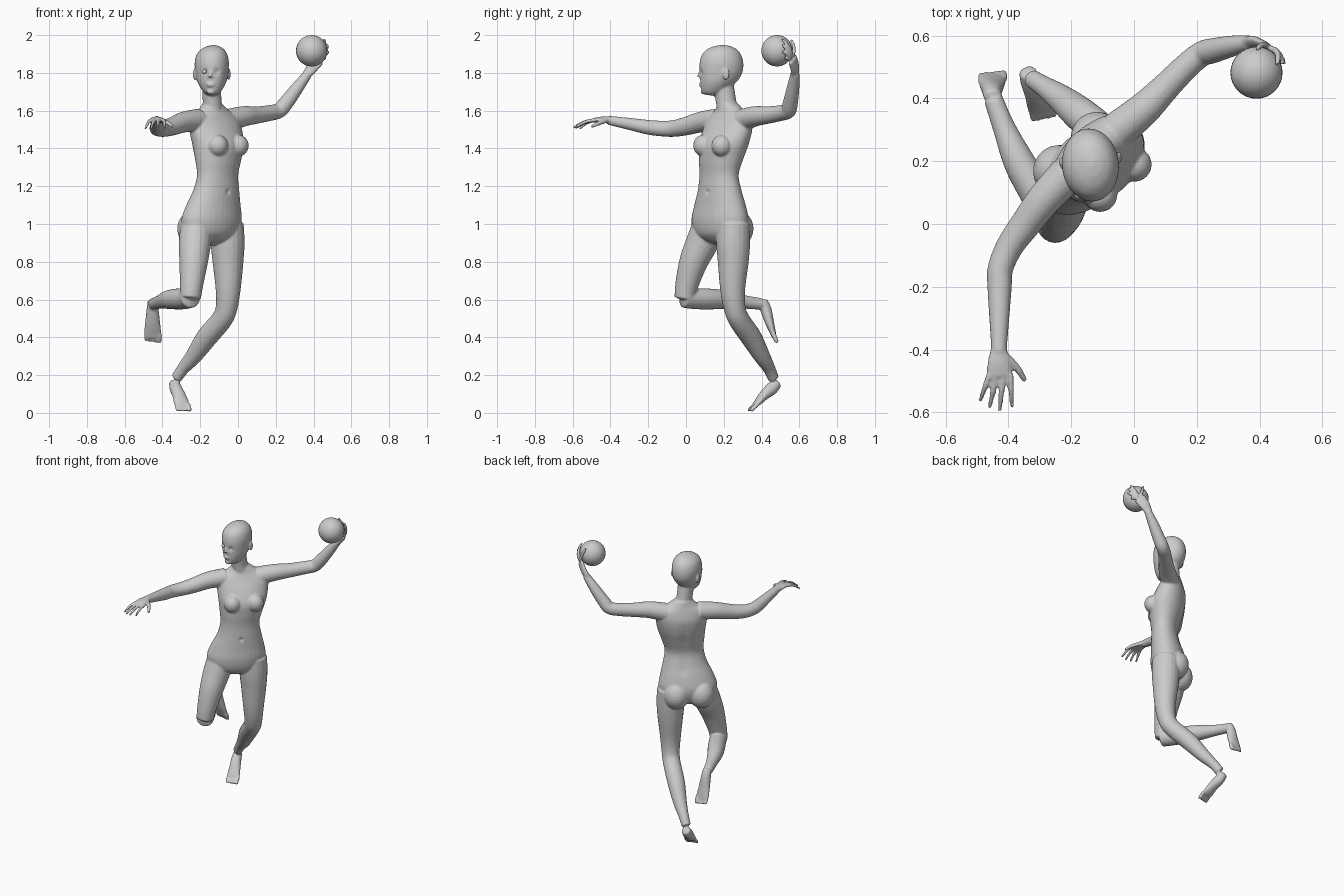
import bpy, bmesh, math
from mathutils import Vector, Matrix

bm = bmesh.new()
SIDE = Vector((0.75, 0.66, 0))      # shoulder line, chest faces +x -y
FRONT = Vector((0.66, -0.75, 0))
UP = Vector((0, 0, 1))


def loft(rings, side=(1, 0, 0), axis=None, n=20, sub=4, cap=0.4):
    """Smooth closed tube through rings (x, y, z, half width, half depth)."""
    rings = [Vector(r if len(r) == 5 else (*r, r[3])) for r in rings]
    P = [rings[0]] + rings + [rings[-1]]
    pts = []
    for i in range(1, len(P) - 2):
        p0, p1, p2, p3 = P[i - 1:i + 3]
        for s in range(sub):
            t = s / sub
            pts.append(0.5 * (2 * p1 + (p2 - p0) * t + (2 * p0 - 5 * p1 + 4 * p2 - p3) * t * t
                              + (3 * p1 - p0 - 3 * p2 + p3) * t ** 3))
    pts.append(rings[-1])
    loops, poles = [], []
    for i, p in enumerate(pts):
        a, b = pts[max(i - 1, 0)], pts[min(i + 1, len(pts) - 1)]
        t = Vector(axis) if axis else Vector(b[:3]) - Vector(a[:3])
        t.normalize()
        u = Vector(side) - t * t.dot(Vector(side))
        u.normalize()
        w = t.cross(u)
        c = Vector(p[:3])
        loops.append([bm.verts.new(c + u * p[3] * math.cos(k * math.tau / n)
                                   + w * p[4] * math.sin(k * math.tau / n)) for k in range(n)])
        if i in (0, len(pts) - 1):
            poles.append(bm.verts.new(c + t * min(p[3], p[4]) * cap * (1 if i else -1)))
    for A, B in zip(loops, loops[1:]):
        for k in range(n):
            bm.faces.new((A[k], A[(k + 1) % n], B[(k + 1) % n], B[k]))
    for L, pole, s in ((loops[0], poles[0], -1), (loops[-1], poles[1], 1)):
        for k in range(n):
            tri = (L[k], L[(k + 1) % n], pole)
            bm.faces.new(tri if s > 0 else tri[::-1])


def blob(c, size, yaw=0.0):
    m = Matrix.Translation(c) @ Matrix.Rotation(yaw, 4, 'Z') @ Matrix.Diagonal((*size, 1))
    bmesh.ops.create_uvsphere(bm, u_segments=20, v_segments=12, radius=1, matrix=m)


def sphere(name, c, r, seg=32):
    bpy.ops.mesh.primitive_uv_sphere_add(segments=seg, ring_count=seg // 2, radius=r, location=c)
    bpy.context.object.name = name
    bpy.ops.object.shade_smooth_by_angle()


# torso and neck
loft([(-.14, .178, .91, .09, .065), (-.14, .178, .95, .165, .10), (-.14, .18, 1.02, .188, .115),
      (-.13, .18, 1.10, .168, .105), (-.115, .178, 1.18, .14, .092), (-.108, .175, 1.26, .125, .084),
      (-.105, .185, 1.34, .138, .098), (-.105, .20, 1.42, .155, .11), (-.118, .22, 1.50, .165, .097),
      (-.125, .23, 1.56, .16, .075), (-.13, .23, 1.60, .10, .06), (-.135, .225, 1.635, .055, .052)],
     SIDE, UP, n=32)
loft([(-.13, .228, 1.56, .058), (-.137, .212, 1.65, .05, .055), (-.14, .195, 1.75, .052, .056)], axis=UP)
for s in (-1, 1):
    blob(Vector((-.053, .141, 1.415)) + SIDE * s * .073, (.055, .055, .058))      # bust
    blob(Vector((-.178, .221, .975)) + SIDE * s * .08, (.084, .084, .095))        # seat muscles

# head: height, face y, back y, half width
head = [(1.685, .10, .19, .028), (1.70, .085, .21, .046), (1.73, .078, .245, .066), (1.76, .075, .275, .079),
        (1.79, .073, .294, .085), (1.82, .071, .303, .089), (1.86, .073, .303, .09), (1.90, .086, .29, .08),
        (1.927, .115, .266, .058), (1.942, .15, .235, .03)]
loft([(-.138 + (f - .08) * .1, (f + b) / 2, z, w, (b - f) / 2) for z, f, b, w in head],
     (1, .1, 0), UP, n=32, cap=.25)
loft([(-.146, .078, 1.812, .008), (-.147, .070, 1.79, .009), (-.147, .066, 1.775, .013, .011)], axis=UP, n=12)
blob((-.146, .078, 1.741), (.024, .009, .006))      # upper lip
blob((-.146, .079, 1.731), (.02, .009, .006))       # lower lip
blob((-.144, .09, 1.70), (.022, .012, .014))        # chin
for x, y, a in ((-.229, .193, .25), (-.048, .212, -.05)):
    blob((x, y, 1.793), (.009, .019, .031), a)      # ears

# raised leg
loft([(-.215, .125, 1.0, .088), (-.228, .085, .9, .086), (-.235, .04, .8, .076), (-.246, .005, .68, .062),
      (-.252, -.005, .61, .056)])
loft([(-.25, -.01, .612, .056), (-.275, .04, .605, .055), (-.315, .11, .603, .056), (-.367, .2, .6, .05),
      (-.415, .31, .587, .036), (-.447, .395, .577, .031)])
loft([(-.45, .405, .592, .028, .026), (-.452, .422, .55, .032, .03), (-.452, .442, .48, .04, .024),
      (-.452, .46, .425, .046, .016), (-.452, .468, .40, .044, .012)])
for i in range(5):
    x = -.488 + i * .018
    r = .008 + .0012 * i
    loft([(x, .462, .42, r), (x, .474, .39, r), (x, .482, .385 - .003 * i, r * .8)], n=10)

# trailing leg
loft([(-.06, .25, 1.0, .09), (-.055, .25, .9, .09), (-.053, .25, .8, .082), (-.052, .247, .66, .067),
      (-.06, .257, .56, .058), (-.085, .28, .495, .056), (-.165, .345, .40, .056), (-.235, .402, .30, .044),
      (-.29, .44, .235, .033), (-.325, .462, .185, .03)])
FOOT = (.97, .24, 0)
loft([(-.338, .484, .16, .028, .026), (-.33, .455, .13, .032, .034), (-.313, .415, .095, .036, .027),
      (-.30, .38, .056, .042, .018), (-.295, .366, .042, .041, .013)], FOOT)
for i in range(5):
    b = Vector((-.296, .37, .046)) + Vector(FOOT) * (.034 - .017 * i)
    r = .008 + .0012 * (4 - i if i > 2 else 3 - i if i else 4) * .8
    loft([(*b, r), (*(b + Vector((.005, -.022, -.022))), r), (*(b + Vector((.008, -.034, -.035))), r * .8)], n=10)

# reaching arm and hand
loft([(-.21, .16, 1.55, .06), (-.285, .08, 1.54, .055), (-.345, .0, 1.518, .049), (-.395, -.07, 1.505, .044),
      (-.425, -.14, 1.506, .041), (-.428, -.2, 1.512, .039), (-.429, -.3, 1.53, .032), (-.43, -.41, 1.549, .024)])
loft([(-.43, -.395, 1.548, .025, .02), (-.43, -.44, 1.553, .037, .016), (-.428, -.485, 1.549, .042, .013)])
tips = [(-.49, -.563, 1.505), (-.46, -.585, 1.508), (-.428, -.595, 1.511), (-.388, -.583, 1.513)]
for i, tip in enumerate(tips):
    k = Vector((-.46 + i * .022, -.48, 1.55))
    m = k.lerp(Vector(tip), .5) + UP * .01
    loft([(*k, .011), (*m, .0095), (*tip, .007)], n=10)
loft([(-.405, -.425, 1.548, .014), (-.368, -.465, 1.532, .012), (-.347, -.5, 1.515, .008)], n=10)

# raised arm and hand holding the ball
BALL = Vector((.39, .482, 1.917))
loft([(-.05, .30, 1.55, .06), (.03, .365, 1.57, .054), (.1, .435, 1.577, .046), (.17, .505, 1.588, .042),
      (.217, .542, 1.60, .041), (.252, .552, 1.638, .04), (.31, .566, 1.715, .034), (.37, .577, 1.795, .024)])
loft([(.36, .576, 1.785, .024, .02), (.39, .577, 1.825, .034, .017), (.425, .564, 1.872, .04, .013)],
     (-.65, .46, .46))
palm = Vector((.04, .083, -.045)).normalized()
for d in ((.075, .03, .07), (.09, .03, .035), (.095, .03, -.002), (.08, .045, -.045), (.0, .075, .06)):
    d = Vector(d).normalized()
    path = [BALL + palm.lerp(d, t).normalized() * .093 for t in (.15, .45, .75, 1.0)]
    loft([(*p, r) for p, r in zip(path, (.011, .0105, .009, .007))], n=10)

# fuse everything into one skin
bmesh.ops.recalc_face_normals(bm, faces=bm.faces)
me = bpy.data.meshes.new("figure_body")
bm.to_mesh(me)
bm.free()
body = bpy.data.objects.new("figure_body", me)
bpy.context.collection.objects.link(body)
bpy.context.view_layer.objects.active = body
body.select_set(True)
rm = body.modifiers.new("fuse", 'REMESH')
rm.mode = 'VOXEL'
rm.voxel_size = .0055
sm = body.modifiers.new("soften", 'SMOOTH')
sm.factor = .5
sm.iterations = 5
for name in ("fuse", "soften"):
    bpy.ops.object.modifier_apply(modifier=name)

# press in the eye sockets, navel and spine
EYES = [Vector((-.177, .077, 1.806)), Vector((-.114, .083, 1.806))]
dents = [(e, .015, Vector((0, .011, 0))) for e in EYES]
dents.append((Vector((-.05, .11, 1.17)), .012, FRONT * -.008))
dents += [(Vector((-.17, .265, 1.15 + .04 * i)), .03, FRONT * .004) for i in range(9)]
for v in body.data.vertices:
    for c, r, push in dents:
        q = (v.co - c).length / r
        if q < 3:
            v.co += push * math.exp(-q * q)
bpy.ops.object.shade_smooth_by_angle(angle=math.radians(50))

# eyes and ball
for i, e in enumerate(EYES):
    sphere(f"eye_{i + 1}", e + Vector((0, .0135, 0)), .012, 16)
sphere("ball", BALL, .083)
